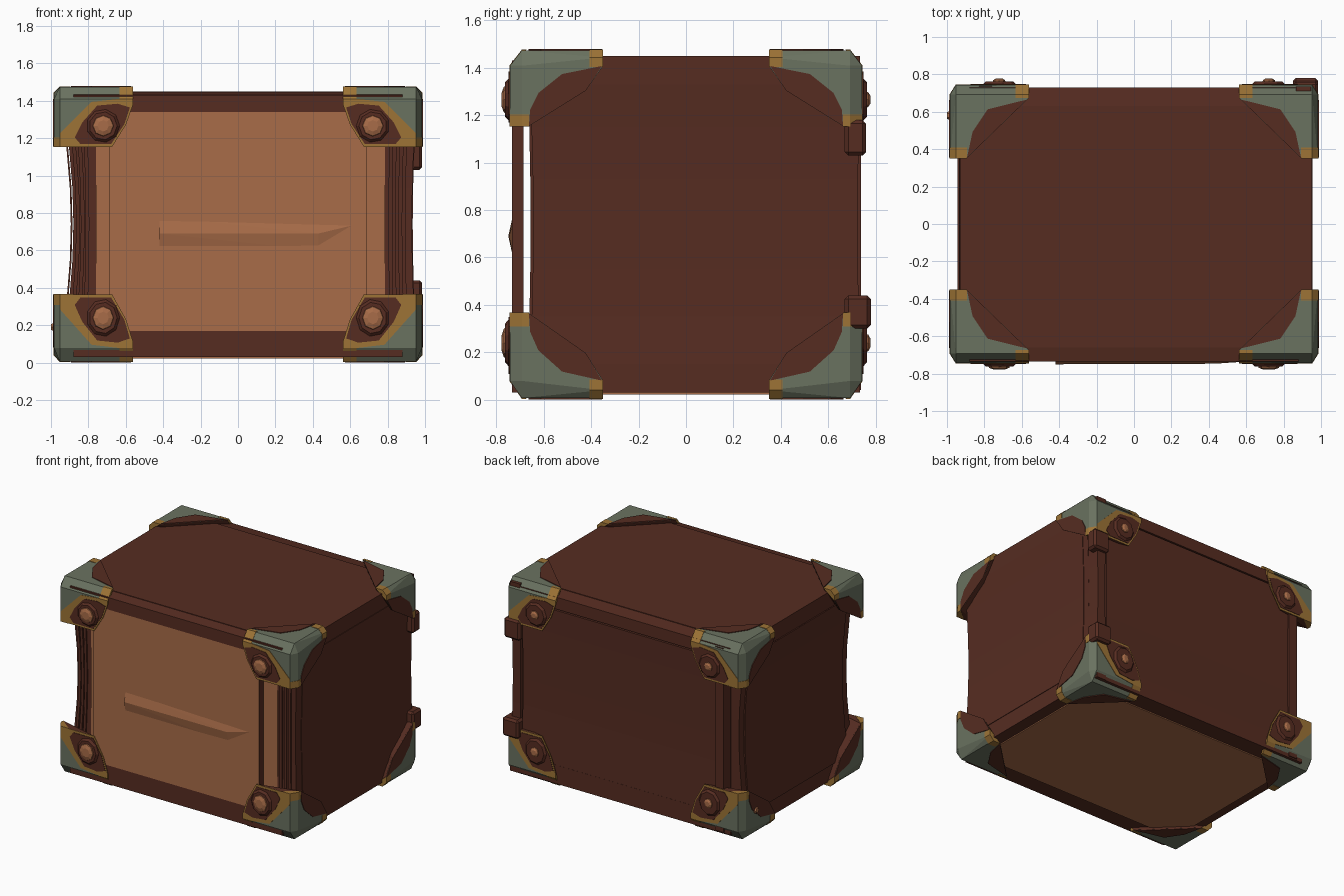
import bpy, bmesh, math
from mathutils import Vector

cube = bpy.data.objects.get("Cube")
if cube:
    bpy.data.objects.remove(cube)


def material(name, rgb):
    mat = bpy.data.materials.new(name)
    mat.use_nodes = True
    colour = [((c / 255 + 0.055) / 1.055) ** 2.4 for c in rgb] + [1]
    mat.diffuse_color = colour
    mat.node_tree.nodes["Principled BSDF"].inputs["Base Color"].default_value = colour
    return mat


BROWN = material("dark brown wood", (86, 44, 33))
WOOD = material("light wood", (168, 108, 72))
GREEN = material("grey green metal", (106, 114, 96))
GOLD = material("dull gold", (158, 116, 54))


def finish(bm, name, *mats):
    bmesh.ops.recalc_face_normals(bm, faces=bm.faces)
    mesh = bpy.data.meshes.new(name)
    bm.to_mesh(mesh)
    bm.free()
    obj = bpy.data.objects.new(name, mesh)
    bpy.context.collection.objects.link(obj)
    for mat in mats:
        mesh.materials.append(mat)
    return obj


def hull(name, points, *mats):
    bm = bmesh.new()
    for p in points:
        bm.verts.new(p)
    res = bmesh.ops.convex_hull(bm, input=bm.verts)
    loose = {g for g in res["geom_interior"] + res["geom_unused"] if isinstance(g, bmesh.types.BMVert)}
    bmesh.ops.delete(bm, geom=list(loose), context="VERTS")
    bmesh.ops.dissolve_limit(bm, angle_limit=0.01, verts=bm.verts, edges=bm.edges)
    return finish(bm, name, *mats)


def box(name, xs, ys, zs, *mats):
    return hull(name, [(x, y, z) for x in xs for y in ys for z in zs], *mats)


def stack(name, rings, mat):
    """Closed box made of stacked rectangles (x0, x1, y0, y1, z)."""
    bm = bmesh.new()
    loops = [[bm.verts.new(p) for p in ((a, c, z), (b, c, z), (b, d, z), (a, d, z))]
             for a, b, c, d, z in rings]
    bm.faces.new(loops[0])
    bm.faces.new(loops[-1])
    for low, high in zip(loops, loops[1:]):
        for i in range(4):
            j = (i + 1) % 4
            bm.faces.new((low[i], low[j], high[j], high[i]))
    return finish(bm, name, mat)


def pinch(z):
    return 1 - min(1, abs(z - 0.74) / 0.6) ** 2


LEVELS = (0.03, 0.15, 0.35, 0.55, 0.74, 0.93, 1.15, 1.33, 1.45)

# Chest body, slightly pinched at mid height
stack("chest_body", [(-0.93 + 0.05 * pinch(z), 0.95 - 0.02 * pinch(z),
                      -0.66 + 0.015 * pinch(z), 0.63, z) for z in LEVELS], BROWN)
box("front_inner_panel", (-0.76, 0.785), (-0.655, -0.64), (0.17, 1.34), WOOD)
hull("bottom_panel", [(sx * x, sy * y, z) for sx in (-1, 1) for sy in (-1, 1)
                      for x, y in ((0.86, 0.42), (0.68, 0.6)) for z in (0.022, 0.05)], WOOD)

# Thin layered boards beside the front panel
for side, squeeze in ((-1, 0.045), (1, 0.015)):
    for x in (0.82, 0.86, 0.9):
        stack("front_edge_board", [
            (m - 0.01, m + 0.01, -0.668 + 0.012 * pinch(z), -0.63, z)
            for z in LEVELS for m in [side * (x - squeeze * pinch(z) * (x - 0.78) / 0.12)]], BROWN)

# Front sheet with a light face and dark edges, and a shallow tapered ridge on it
front = box("front_sheet", (-0.69, 0.69), (-0.735, -0.685), (0.17, 1.34), WOOD, BROWN)
for face in front.data.polygons:
    face.material_index = 0 if face.normal.y < -0.5 else 1
hull("front_ridge", [(-0.42, -0.73, 0.60), (-0.42, -0.73, 0.78), (0.68, -0.73, 0.75), (0.43, -0.73, 0.60),
                     (-0.42, -0.75, 0.69), (0.43, -0.747, 0.69)], WOOD)

# Rails joining the front and back sheets to the body
for name, outer, inner in (("front", -0.735, -0.64), ("back", 0.73, 0.6)):
    hull(name + "_top_rail", [(x, y, z) for x in (-0.88, 0.88) for y, z in
                              ((outer, 1.34), (outer, 1.43), (inner, 1.45), (inner, 1.34))], BROWN)
    box(name + "_bottom_rail", (-0.88, 0.88), (outer, inner), (0.03, 0.17), BROWN)

# Back sheet, its left edge strip and the hinge post
stack("back_sheet", [(-0.83, 0.85, 0.65, 0.73 - 0.01 * pinch(z), z) for z in LEVELS[:-1]], BROWN)
box("back_edge_strip", (-0.83, -0.76), (0.65, 0.738), (0.04, 1.42), BROWN)
stack("hinge_post", [(0.865, 0.945 - 0.015 * pinch(z), 0.6, 0.735 - 0.01 * pinch(z), z)
                     for z in LEVELS], BROWN)
for z0, z1, y1 in ((1.03, 1.18, 0.76), (0.3, 0.44, 0.78)):
    hinge = box("hinge_block", (0.85, 0.985), (0.67, y1), (z0, z1), BROWN)
    bevel = hinge.modifiers.new("bevel", "BEVEL")
    bevel.width = 0.015
    bevel.segments = 1

# Side panels
for x in (-0.935, 0.945):
    s = math.copysign(1, x)
    stack("side_panel", [(min(a, b), max(a, b), -0.58, 0.58, z) for z in LEVELS[1:-1]
                         for a in [x - s * (0.05 if s < 0 else 0.02) * pinch(z)]
                         for b in [a + s * 0.009]], BROWN)

# Corner cap outlines, measured inward from the outer corner
C, V, W = 0.03, 0.05, 0.065
FRONT = [(C, W), (0.42, W), (0.42, 0.1), (0.385, 0.2), (0.31, 0.32), (C, 0.32)]
SIDE = [(V, W), (0.39, C), (0.39, 0.07), (0.32, 0.17), (0.08, 0.32), (V, 0.32)]
TOP = [(C, V), (0.42, V), (0.42, 0.07), (0.28, 0.17), (0.09, 0.39), (C, 0.39)]
FRONT_GOLD = [(0.42, W), (0.34, W), (0.2, 0.08), (0.1, 0.18), (C, 0.25), (C, 0.32), (0.31, 0.32),
              (0.385, 0.2), (0.42, 0.1)]
FRONT_BROWN = [(0.405, 0.11), (0.34, 0.09), (0.23, 0.1), (0.15, 0.19), (0.11, 0.27), (0.14, 0.305),
               (0.305, 0.305), (0.375, 0.2)]
SIDE_BROWN = [(0.388, 0.066), (0.22, 0.1), (0.12, 0.18), (0.085, 0.25), (0.08, 0.319), (0.32, 0.17)]
TOP_BROWN = [(0.41, 0.078), (0.2, 0.13), (0.12, 0.25), (0.09, 0.389), (0.28, 0.17)]


def on_front(p, d=0):
    return (p[0], d, p[1])


def on_side(p, d=0):
    return (d, p[0], p[1])


def on_top(p, d=0):
    return (p[0], p[1], d)


def arm_tip(a, b, a_end, b_end, e=0.003):
    """Cross-section of a cap arm near its end, a little proud of the cap."""
    return [(a, -e), (a_end, -e), (-e, b), (-e, b_end)]


PATCHES = [("front_gold_band", on_front, FRONT_GOLD, GOLD, (-0.003, 0.002)),
           ("front_brown_patch", on_front, FRONT_BROWN, BROWN, (-0.006, 0.002)),
           ("side_brown_patch", on_side, SIDE_BROWN, BROWN, (-0.005, 0.002)),
           ("top_brown_patch", on_top, TOP_BROWN, BROWN, (-0.005, 0.002)),
           ("gold_tip", on_side, arm_tip(V, W, 0.07, 0.1), GOLD, (0.35, 0.422)),
           ("gold_tip", on_front, arm_tip(C, C, 0.09, 0.07), GOLD, (0.335, 0.392)),
           ("gold_tip", on_top, arm_tip(C, V, 0.1, 0.08), GOLD, (0.27, 0.322))]


def boss(name, place, profile, sides, mat):
    """Faceted round boss standing out of the front or back of a cap."""
    hull(name, [place((0.262 + r * math.cos(a), -h, 0.208 + r * math.sin(a)))
                for r, h in profile for a in [2 * math.pi * i / sides for i in range(sides)]], mat)


# Eight corner caps with painted patches and a rivet each
for sx in (-1, 1):
    for sy in (-1, 1):
        for upper in (False, True):
            def place(p):
                z = 0.006 + p[2] * (1 if upper else 1.12)
                return Vector((sx * (0.983 - p[0]), sy * (0.743 - p[1]), 1.48 - z if upper else z))

            shell = [on_front(p) for p in FRONT] + [on_side(p) for p in SIDE] + [on_top(p) for p in TOP]
            cap = hull("corner_cap", [place(p) for p in shell], GREEN, BROWN)
            outward = Vector((sx, sy, 1 if upper else -1)).normalized()
            for face in cap.data.polygons:
                face.material_index = 1 if face.normal.dot(outward) < 0.3 else 0
            for name, plane, outline, mat, depths in PATCHES:
                hull(name, [place(plane(p, d)) for p in outline for d in depths], mat)
            boss("rivet_base", place, ((0.095, 0), (0.075, 0.02)), 9, BROWN)
            size = 0.06 if sy < 0 else 0.035
            boss("rivet_head", place, ((size, 0.01), (size * 0.9, 0.026), (size * 0.5, 0.035)), 8, WOOD)

# Small peg on the right side
hull("side_peg", [(x, 0.58 + r * math.cos(a), 0.19 + r * math.sin(a))
                  for x, r in ((-0.97, 0.03), (-1.0, 0.018))
                  for a in [math.pi * i / 3 for i in range(6)]], WOOD)
